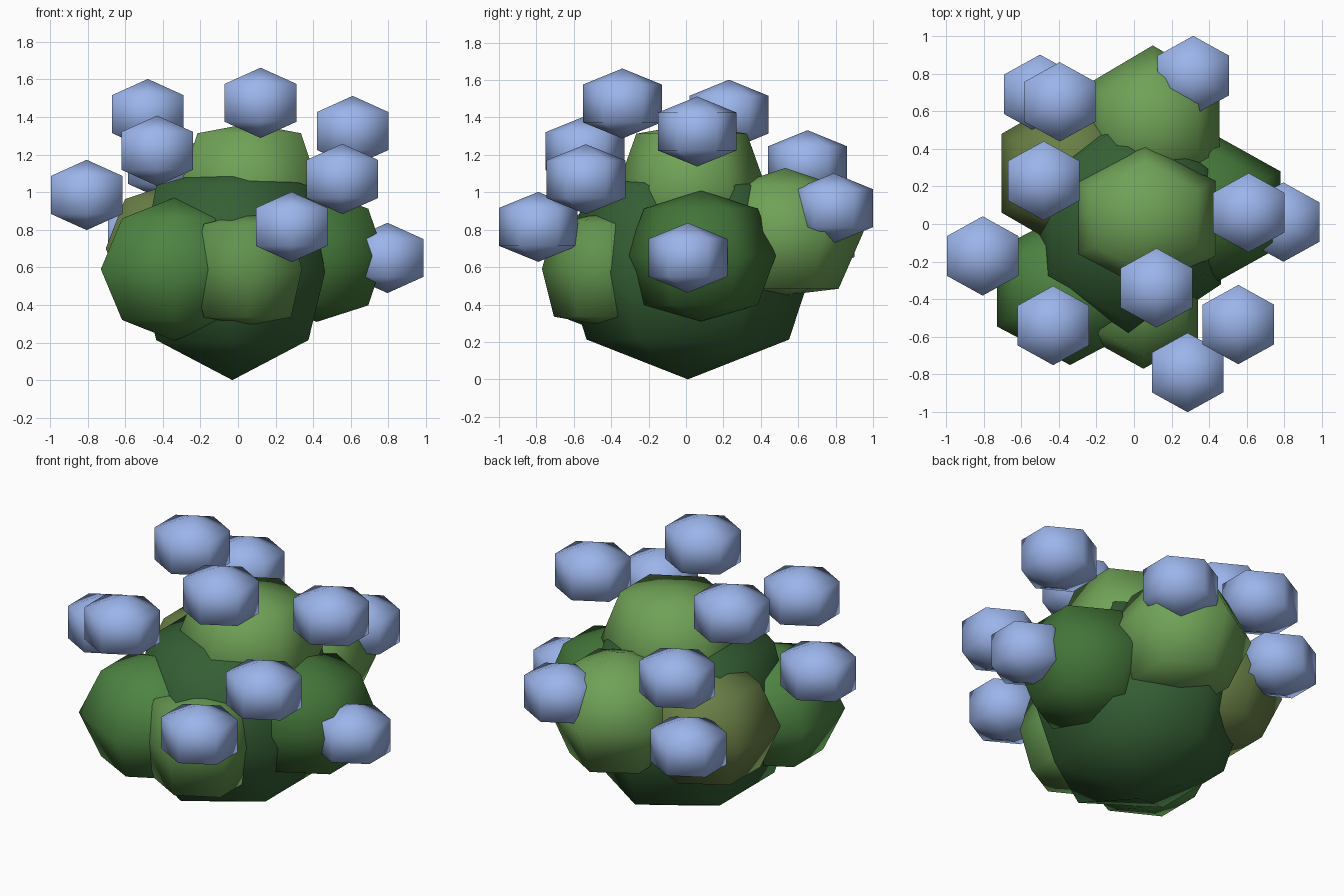
import bpy, bmesh, math

if "Cube" in bpy.data.objects:
    bpy.data.objects.remove(bpy.data.objects["Cube"])


def material(name, rgb):
    m = bpy.data.materials.new(name)
    m.diffuse_color = (*rgb, 1)
    m.use_nodes = True
    m.node_tree.nodes["Principled BSDF"].inputs["Base Color"].default_value = m.diffuse_color
    return m


def blob(name, centre, radii, rings, mat):
    """Six-sided low-poly ball from (radius, height) rings, corners towards +y and -y."""
    bm = bmesh.new()
    top = bm.verts.new((0, 0, 1))
    bottom = bm.verts.new((0, 0, -1))
    loops = [[bm.verts.new((r * math.cos(a), r * math.sin(a), z))
              for a in (math.pi / 6 + math.pi / 3 * k for k in range(6))] for r, z in rings]
    for k in range(6):
        n = (k + 1) % 6
        bm.faces.new((top, loops[0][k], loops[0][n]))
        bm.faces.new((bottom, loops[-1][n], loops[-1][k]))
        for a, b in zip(loops, loops[1:]):
            bm.faces.new((a[k], b[k], b[n], a[n]))
    for v in bm.verts:
        v.co = [c + r * t for c, r, t in zip(centre, radii, v.co)]
    bmesh.ops.recalc_face_normals(bm, faces=bm.faces)
    for f in bm.faces:
        f.smooth = True
    me = bpy.data.meshes.new(name)
    bm.to_mesh(me)
    bm.free()
    me.materials.append(mat)
    ob = bpy.data.objects.new(name, me)
    bpy.context.collection.objects.link(ob)
    return ob


dark = material("leaf_dark", (0.035, 0.115, 0.035))
deep = material("leaf_deep", (0.055, 0.175, 0.04))
mid = material("leaf_mid", (0.075, 0.23, 0.055))
light = material("leaf_light", (0.16, 0.36, 0.095))
front = material("leaf_front", (0.12, 0.29, 0.075))
olive = material("leaf_olive", (0.14, 0.21, 0.06))
blue = material("flower_blue", (0.33, 0.46, 0.83))

# Foliage clumps: name, centre, radii, ring width, upper and lower ring height, colour
for name, c, r, (w, up, low), mat in [
    ("main_foliage", (-0.03, 0.01, 0.575), (0.57, 0.66, 0.575), (0.82, 0.80, 0.63), dark),
    ("top_foliage", (0.06, 0.03, 1.02), (0.43, 0.40, 0.345), (0.74, 0.85, 0.80), light),
    ("front_left_foliage", (-0.34, -0.34, 0.59), (0.45, 0.41, 0.38), (0.71, 0.71, 0.71), mid),
    ("front_foliage", (0.05, -0.45, 0.59), (0.335, 0.32, 0.30), (0.80, 0.80, 0.85), front),
    ("right_foliage", (0.42, 0.08, 0.66), (0.415, 0.40, 0.35), (0.76, 0.72, 0.75), deep),
    ("back_foliage", (0.10, 0.53, 0.79), (0.41, 0.42, 0.34), (0.68, 0.72, 0.90), light),
    ("back_left_foliage", (-0.34, 0.27, 0.70), (0.42, 0.42, 0.35), (0.72, 0.75, 0.75), olive),
]:
    blob(name, c, r, [(w, up), (1, 0), (w, -low)], mat)

# Flower heads
flowers = [
    (0.12, -0.34, 1.475), (-0.48, 0.23, 1.415), (-0.43, -0.54, 1.22),
    (0.61, 0.06, 1.325), (0.555, -0.535, 1.07), (0.285, -0.79, 0.815),
    (-0.805, -0.17, 0.985), (0.795, 0.01, 0.65), (-0.395, 0.65, 1.145),
    (-0.50, 0.69, 0.755), (0.315, 0.79, 0.915),
]
for i, c in enumerate(flowers):
    blob(f"flower_{i + 1}", c, (0.22, 0.211, 0.187), [(1, 0.54), (1, -0.54)], blue)
